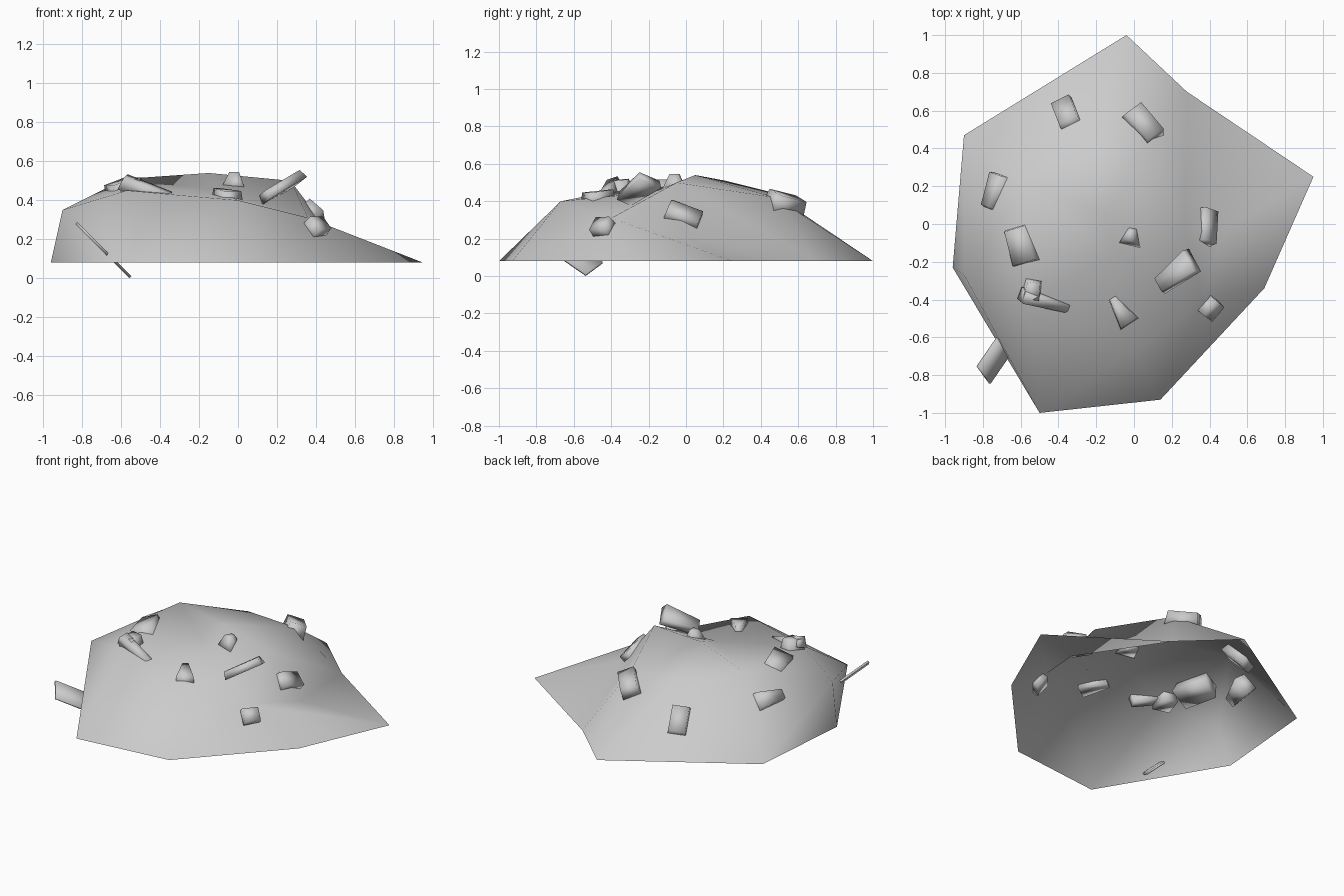
import bpy, bmesh
from mathutils import Vector, Matrix
from mathutils.bvhtree import BVHTree

if "Cube" in bpy.data.objects:
    bpy.data.objects.remove(bpy.data.objects["Cube"])


def finish(bm, name, angle):
    me = bpy.data.meshes.new(name)
    bm.to_mesh(me)
    ob = bpy.data.objects.new(name, me)
    bpy.context.collection.objects.link(ob)
    bpy.context.view_layer.objects.active = ob
    for o in bpy.context.selected_objects:
        o.select_set(False)
    ob.select_set(True)
    bpy.ops.object.shade_smooth_by_angle(angle=angle)
    return ob


# Mound: open low-poly shell, eight rim points and a rough crown
rim = dict(A=(-.04, 1.0), B=(.28, .70), C=(.95, .25), D=(.69, -.34),
           E=(.14, -.93), F=(-.50, -1.0), G=(-.96, -.23), H=(-.90, .47))
pts = {k: (x, y, .08) for k, (x, y) in rim.items()}
pts.update(P=(-.90, -.27, .35), Q=(-.58, .21, .51), R=(.09, .48, .42),
           K=(-.24, .45, .45), T=(-.15, .05, .54), S=(.27, -.05, .50),
           U=(-.10, -.17, .45), M=(-.57, -.42, .45), V=(0, -.67, .40),
           X=(.36, -.40, .31), Y=(.48, -.02, .22))
tris = ("AHK AKR ARB HQK HGP HPQ GFP FMP FVM FEV EDX EXV DCX CYX CBY BSY BRS "
        "RKT RTS KQT QPM QMU QUT TUS UMV UVX UXS SXY").split()

bm = bmesh.new()
verts = {k: bm.verts.new(p) for k, p in pts.items()}
for t in tris:
    f = bm.faces.new([verts[k] for k in t])
    f.normal_update()
    if f.normal.z < 0:
        f.normal_flip()
bm.normal_update()
surface = BVHTree.FromBMesh(bm)
finish(bm, "mound", 3.0)
bm.free()


# Debris: tapered blocks lying along the mound surface
def chunk(name, centre, along, size, taper=1.0, top=0.8, up=None):
    c = Vector(centre)
    n = Vector(up) if up else surface.find_nearest(c)[1]
    y = Vector(along)
    if len(y) == 2:
        y = y.to_3d()
        y -= n * y.dot(n) / n.length_squared
    y.normalize()
    x = y.cross(n).normalized()
    z = x.cross(y)
    bm = bmesh.new()
    bmesh.ops.create_cube(bm, size=1)
    for v in bm.verts:
        if v.co.y > 0:
            v.co.x *= taper
        if v.co.z > 0:
            v.co.x *= top
            v.co.y *= top
        v.co = Vector(a * b for a, b in zip(v.co, size))
    frame = Matrix((x, y, z)).transposed()
    bm.transform(Matrix.Translation(c) @ frame.to_4x4())
    bmesh.ops.recalc_face_normals(bm, faces=bm.faces)
    finish(bm, name, 2.2)
    bm.free()


chunk("rock_back_left", (-.355, .58, .265), (-.07, .14), (.12, .19, .09), 1, .88)
chunk("rock_back", (.05, .53, .39), (.11, -.15), (.12, .21, .09), 1, .88, (.15, .35, .9))
chunk("rock_left_wedge", (-.72, .165, .345), (.07, .19), (.07, .21, .12), 1.8, .85)
chunk("rock_left_big", (-.59, -.11, .435), (-.06, .20), (.16, .23, .13), .85, .8)
chunk("rock_left_front", (-.54, -.35, .455), (.02, .12), (.12, .13, .12), .8, .7)
chunk("bar_left_front", (-.47, -.41, .45), (.24, -.06, -.09), (.07, .28, .07), .7, .9,
      (.3, -.4, .9))
chunk("rock_top", (-.015, -.06, .50), (.02, .10), (.13, .12, .09), .5, .4, (0, 0, 1))
chunk("rock_front", (-.07, -.46, .42), (-.10, .15), (.12, .18, .07), .35, .85)
chunk("slab_leaning", (.22, -.26, .465), (.19, .15, .11), (.09, .25, .05), 1.6, .9,
      (-.53, .08, .85))
chunk("rock_right", (.38, -.015, .32), (.01, .18, -.065), (.10, .19, .08), 1, .95,
      (.7, .25, .7))
chunk("rock_right_low", (.40, -.44, .255), (.06, .08), (.10, .11, .09), .9, .9)

# Thin plate stuck through the rim
chunk("plate", (-.69, -.645, .145), (-.10, -.145, .10), (.13, .43, .014), 1, 1, (1, 0, 1))
